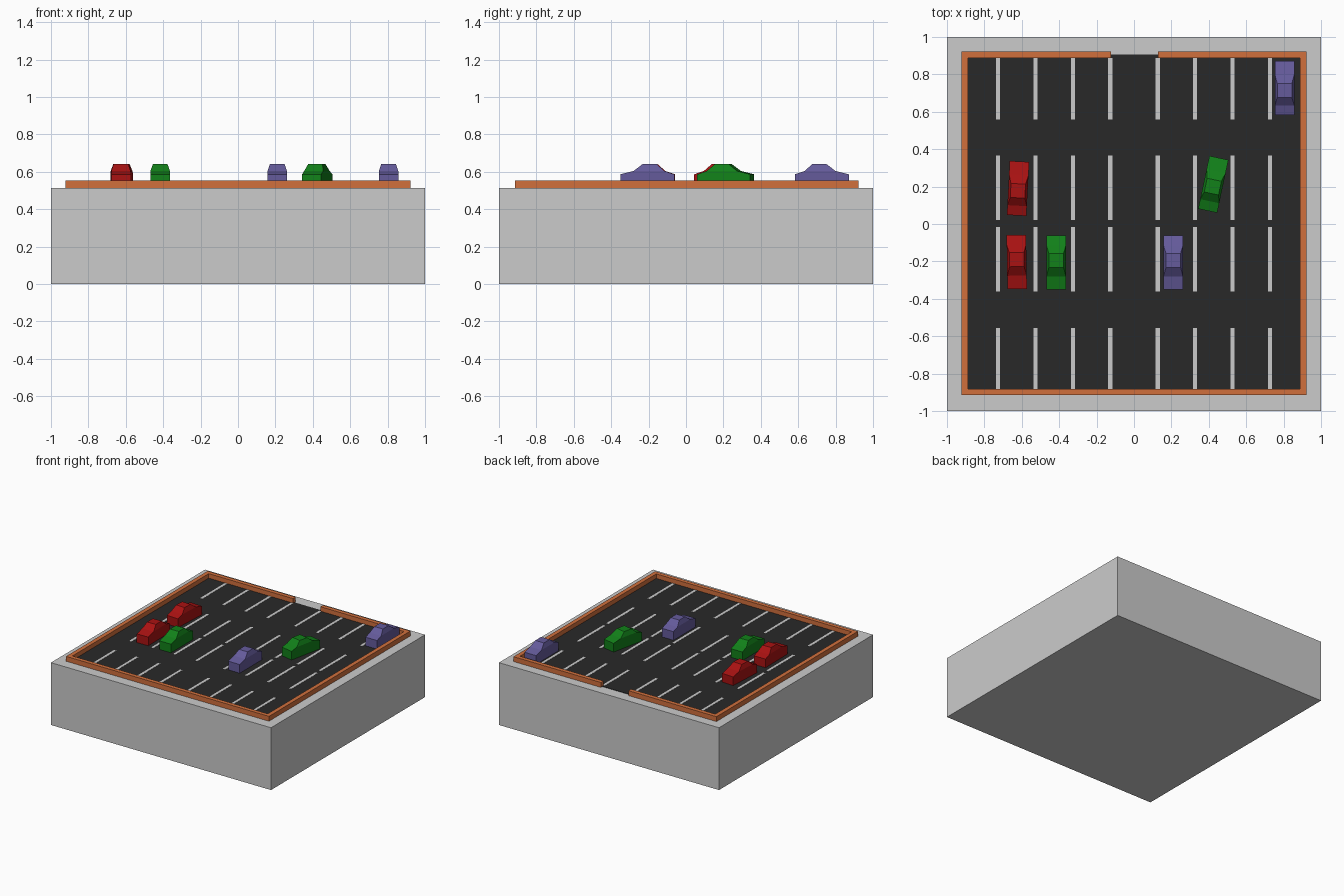
import bpy, bmesh
from math import radians

if "Cube" in bpy.data.objects:
    bpy.data.objects.remove(bpy.data.objects["Cube"])


def material(name, rgb):
    m = bpy.data.materials.new(name)
    m.diffuse_color = (*rgb, 1)
    m.use_nodes = True
    m.node_tree.nodes["Principled BSDF"].inputs["Base Color"].default_value = m.diffuse_color
    return m


def make(name, bm, mat=None):
    bmesh.ops.recalc_face_normals(bm, faces=bm.faces)
    me = bpy.data.meshes.new(name)
    bm.to_mesh(me)
    bm.free()
    if mat:
        me.materials.append(mat)
    ob = bpy.data.objects.new(name, me)
    bpy.context.collection.objects.link(ob)
    return ob


def add_box(bm, x0, x1, y0, y1, z0, z1):
    vs = bmesh.ops.create_cube(bm, size=1)["verts"]
    bmesh.ops.scale(bm, vec=(x1 - x0, y1 - y0, z1 - z0), verts=vs)
    bmesh.ops.translate(bm, vec=((x0 + x1) / 2, (y0 + y1) / 2, (z0 + z1) / 2), verts=vs)


def boxes(name, specs, mat=None):
    bm = bmesh.new()
    for s in specs:
        add_box(bm, *s)
    return make(name, bm, mat)


asphalt = material("asphalt", (0.022, 0.022, 0.022))
paint = material("line_paint", (0.8, 0.8, 0.8))
brick = material("brick", (0.64, 0.16, 0.046))
red = material("red_paint", (0.4, 0.006, 0.006))
green = material("green_paint", (0.006, 0.22, 0.01))
violet = material("violet_paint", (0.13, 0.105, 0.33))

TOP = 0.512      # slab top
FLOOR = 0.515    # asphalt top
RIM = 0.552      # wall top

# Building slab and asphalt deck
boxes("building_slab", [(-1, 1, -1, 1, 0, TOP)])
boxes("parking_deck", [(-0.905, 0.905, -0.9, 0.905, TOP - 0.01, FLOOR)], asphalt)

# Perimeter wall with an entrance gap at the back
O, I = 0.922, 0.888
boxes("side_walls", [(-O, -I, -0.915, O, TOP - 0.01, RIM),
                     (I, O, -0.915, O, TOP - 0.01, RIM)], brick)
boxes("front_wall", [(-I, I, -0.915, -0.882, TOP - 0.01, RIM)], brick)
boxes("back_wall", [(-I, -0.122, I, O, TOP - 0.01, RIM),
                    (0.128, I, I, O, TOP - 0.01, RIM)], brick)

# Painted bay lines in four rows
rows = [(-0.882, -0.555), (-0.362, -0.017), (0.022, 0.365), (0.56, 0.888)]
lines = [(s * x - 0.011, s * x + 0.011, y0, y1, TOP, FLOOR + 0.0015)
         for y0, y1 in rows for s in (-1, 1) for x in (0.127, 0.327, 0.527, 0.727)]
boxes("bay_lines", lines, paint)


# Car: body side profile with a tapered cabin on top, nose towards +y
def car(name, x, y, angle, mat):
    w, roof_w, length = 0.052, 0.039, 0.1445
    profile = [(-length, 0), (length, 0), (length, 0.072),
               (0.073, 0.09), (-0.092, 0.09), (-length, 0.072)]
    roof = [(0.025, 0.127), (-0.05, 0.127)]
    bm = bmesh.new()
    left, right = ([bm.verts.new((s * w, *p)) for p in profile] for s in (-1, 1))
    rl, rr = ([bm.verts.new((s * roof_w, *p)) for p in roof] for s in (-1, 1))
    for side, top in ((left, rl), (right, rr)):
        bm.faces.new(side)
        bm.faces.new((side[3], side[4], top[1], top[0]))
    for i in (0, 1, 2, 4, 5):
        j = (i + 1) % 6
        bm.faces.new((left[i], left[j], right[j], right[i]))
    bm.faces.new((left[3], rl[0], rr[0], right[3]))
    bm.faces.new((rl[0], rl[1], rr[1], rr[0]))
    bm.faces.new((rl[1], left[4], right[4], rr[1]))
    ob = make(name, bm, mat)
    ob.location = (x, y, FLOOR - 0.001)
    ob.rotation_euler.z = radians(angle)


car("red_car_back", -0.62, 0.19, -3, red)
car("red_car_front", -0.627, -0.203, 181, red)
car("green_car_front", -0.416, -0.207, 180, green)
car("green_car_crooked", 0.424, 0.212, -12, green)
car("violet_car_front", 0.21, -0.207, 180, violet)
car("violet_car_corner", 0.805, 0.726, 0, violet)
